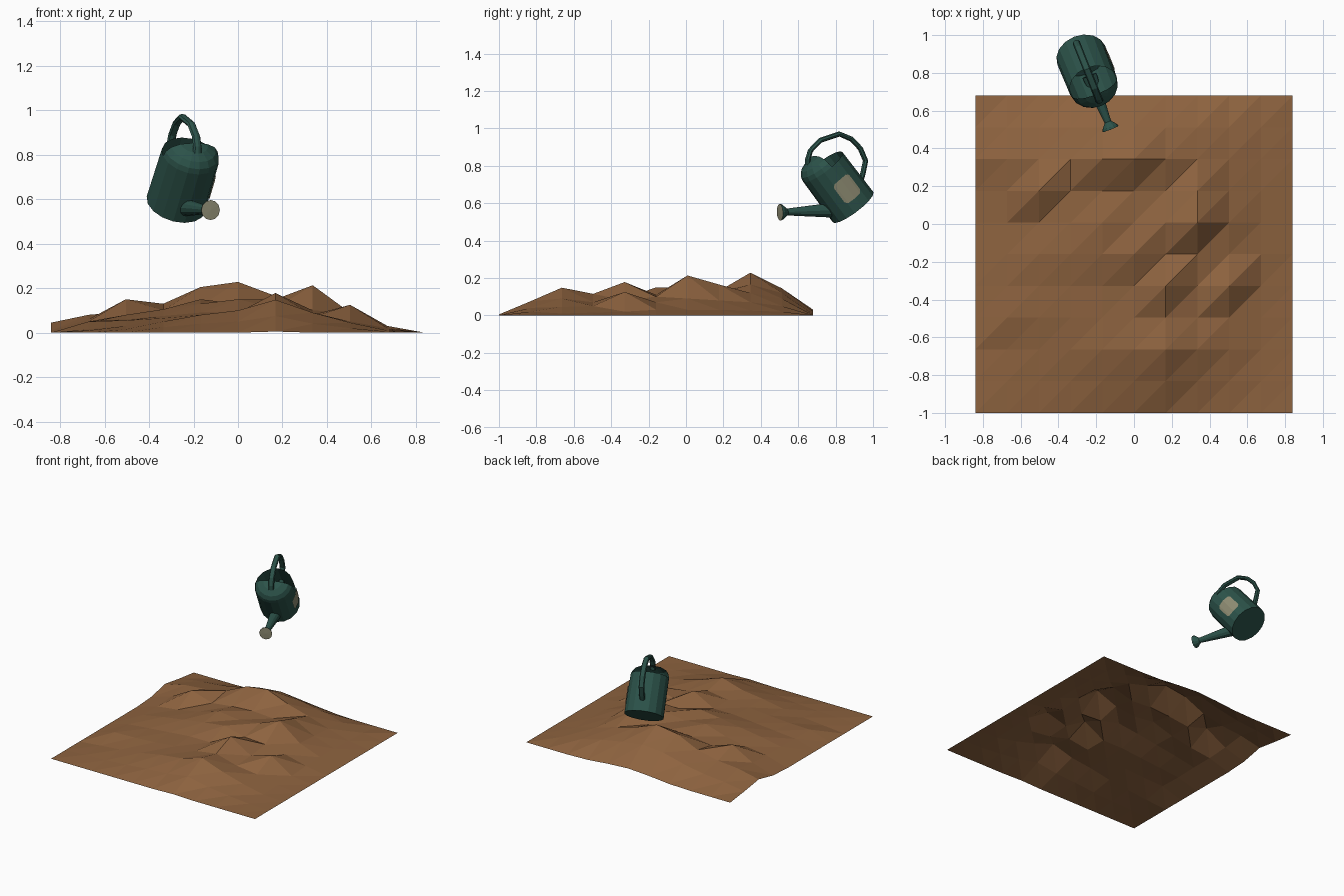
import bpy, bmesh, math
from mathutils import Vector, Matrix

if "Cube" in bpy.data.objects:
    bpy.data.objects.remove(bpy.data.objects["Cube"])


def material(name, rgb):
    m = bpy.data.materials.new(name)
    m.diffuse_color = (*rgb, 1)
    m.use_nodes = True
    m.node_tree.nodes["Principled BSDF"].inputs["Base Color"].default_value = m.diffuse_color
    return m


SOIL = material("soil brown", (0.27, 0.125, 0.05))
GREEN = material("dark green", (0.025, 0.086, 0.068))
TAN = material("pale tan", (0.27, 0.26, 0.17))


def make(name, verts, faces, mat, matrix=Matrix()):
    me = bpy.data.meshes.new(name)
    me.from_pydata(verts, [], faces)
    me.materials.append(mat)
    me.validate()
    ob = bpy.data.objects.new(name, me)
    ob.matrix_world = matrix
    bpy.context.collection.objects.link(ob)
    return ob


def lathe(name, profile, mat, matrix, n=16, start=0.0, sweep=360.0):
    """Spin a (radius, height) profile about local z."""
    closed = sweep >= 360
    cols = n if closed else n + 1
    verts, faces = [], []
    for r, z in profile:
        for i in range(cols):
            a = math.radians(start + sweep * i / n)
            verts.append((r * math.cos(a), r * math.sin(a), z))
    for j in range(len(profile) - 1):
        for i in range(n):
            k = (i + 1) % cols
            faces.append((j * cols + i, j * cols + k,
                          (j + 1) * cols + k, (j + 1) * cols + i))
    ob = make(name, verts, faces, mat, matrix)
    bm = bmesh.new()
    bm.from_mesh(ob.data)
    bmesh.ops.remove_doubles(bm, verts=bm.verts, dist=1e-5)
    bm.to_mesh(ob.data)
    bm.free()
    return ob


# Soil: open height sheet, rows front to back in thousandths
ROWS = [
    (0, 0, 0, 0, 0, 0, 5, 0, 0, 0, 0),
    (0, 10, 15, 25, 40, 50, 75, 40, 20, 5, 0),
    (0, 15, 30, 50, 80, 100, 148, 90, 45, 10, 0),
    (0, 50, 55, 65, 80, 90, 115, 70, 50, 15, 0),
    (0, 45, 60, 75, 90, 90, 178, 80, 125, 20, 0),
    (0, 50, 80, 105, 130, 150, 110, 100, 70, 30, 0),
    (0, 50, 70, 100, 150, 130, 150, 213, 90, 30, 0),
    (10, 60, 150, 100, 120, 130, 120, 165, 80, 30, 0),
    (45, 80, 95, 130, 205, 228, 165, 120, 70, 25, 0),
    (20, 45, 60, 90, 130, 145, 120, 90, 50, 20, 0),
    (0, 0, 0, 5, 20, 30, 20, 5, 0, 0, 0),
]
CELL = 0.168
verts = [(-0.84 + CELL * i, -1 + CELL * j, h / 1000)
         for j, row in enumerate(ROWS) for i, h in enumerate(row)]
faces = []
for j in range(10):
    for i in range(10):
        a = j * 11 + i
        faces += [(a, a + 1, a + 12), (a, a + 12, a + 11)]
make("soil_mound", verts, faces, SOIL)

# Can frame: local x points to the spout, z runs up the tilted body
tilt = math.radians(39)
d = Vector((0.37, -0.929, 0)).normalized()
up = Vector((0, 0, 1))
e = d * math.cos(tilt) - up * math.sin(tilt)
u = d * math.sin(tilt) + up * math.cos(tilt)
CAN = Matrix((e, u.cross(e), u)).transposed().to_4x4()
CAN.translation = (-0.279, 0.893, 0.579)
H = 0.277

# Body: open tub, with a half dome over the spout side
lathe("can_body", [(0, 0), (0.136, 0), (0.132, H)], GREEN, CAN)
lathe("can_half_cover", [(0.132, H), (0.126, H + 0.025), (0.106, H + 0.05),
                         (0.065, H + 0.069), (0, H + 0.076)],
      GREEN, CAN, n=8, start=-90, sweep=180)

# Spout and rose, spun about the spout line
base, tip = Vector((0.10, 0, 0.06)), Vector((0.335, 0, 0.236))
length = (tip - base).length
SPOUT = CAN @ Matrix.Translation(base) @ \
    (tip - base).to_track_quat('Z', 'Y').to_matrix().to_4x4()
lathe("spout", [(0.04, 0), (0.018, length - 0.025)], GREEN, SPOUT, n=12)
lathe("rose", [(0.018, length - 0.03), (0.042, length), (0.045, length + 0.012)],
      GREEN, SPOUT, n=12)
lathe("rose_face", [(0.045, length + 0.012), (0, length + 0.014)], TAN, SPOUT, n=12)

# Handle: round bar over the top and down to the back
path = [(0.06, 0.062), (0.042, 0.085), (0.0, 0.112), (-0.08, 0.118),
        (-0.185, 0.076), (-0.222, 0.01), (-0.230, -0.06), (-0.212, -0.13),
        (-0.155, -0.175), (-0.125, -0.195)]
SIDES = 8
verts, faces = [], []
for k, (x, z) in enumerate(path):
    p0, p1 = path[max(k - 1, 0)], path[min(k + 1, len(path) - 1)]
    t = Vector((p1[0] - p0[0], 0, p1[1] - p0[1])).normalized()
    side = Vector((0, 1, 0))
    nrm = t.cross(side)
    for i in range(SIDES):
        a = math.tau * i / SIDES
        verts.append(Vector((x, 0, z + H))
                     + side * 0.02 * math.cos(a) + nrm * 0.014 * math.sin(a))
for k in range(len(path) - 1):
    for i in range(SIDES):
        j = (i + 1) % SIDES
        faces.append((k * SIDES + i, k * SIDES + j,
                      (k + 1) * SIDES + j, (k + 1) * SIDES + i))
make("handle", verts, faces, GREEN, CAN)

# Label: curved plate with clipped corners on the right flank
verts, faces = [], []
for ang, half in ((-24, 0.05), (-18, 0.064), (0, 0.066), (18, 0.064), (24, 0.05)):
    a = math.radians(88 + ang)
    for s in (-1, 1):
        verts.append((0.138 * math.cos(a), 0.138 * math.sin(a), 0.13 + s * half))
for k in range(4):
    faces.append((2 * k + 2, 2 * k, 2 * k + 1, 2 * k + 3)[::-1])
make("label", verts, faces, TAN, CAN)

# Consistent outward normals on the can tubes
for name in ("handle", "label", "spout", "rose"):
    me = bpy.data.objects[name].data
    bm = bmesh.new()
    bm.from_mesh(me)
    if name != "label":
        bmesh.ops.recalc_face_normals(bm, faces=bm.faces)
    elif bm.faces and sum(f.normal.y for f in bm.faces) < 0:
        bmesh.ops.reverse_faces(bm, faces=bm.faces)
    bm.to_mesh(me)
    bm.free()
